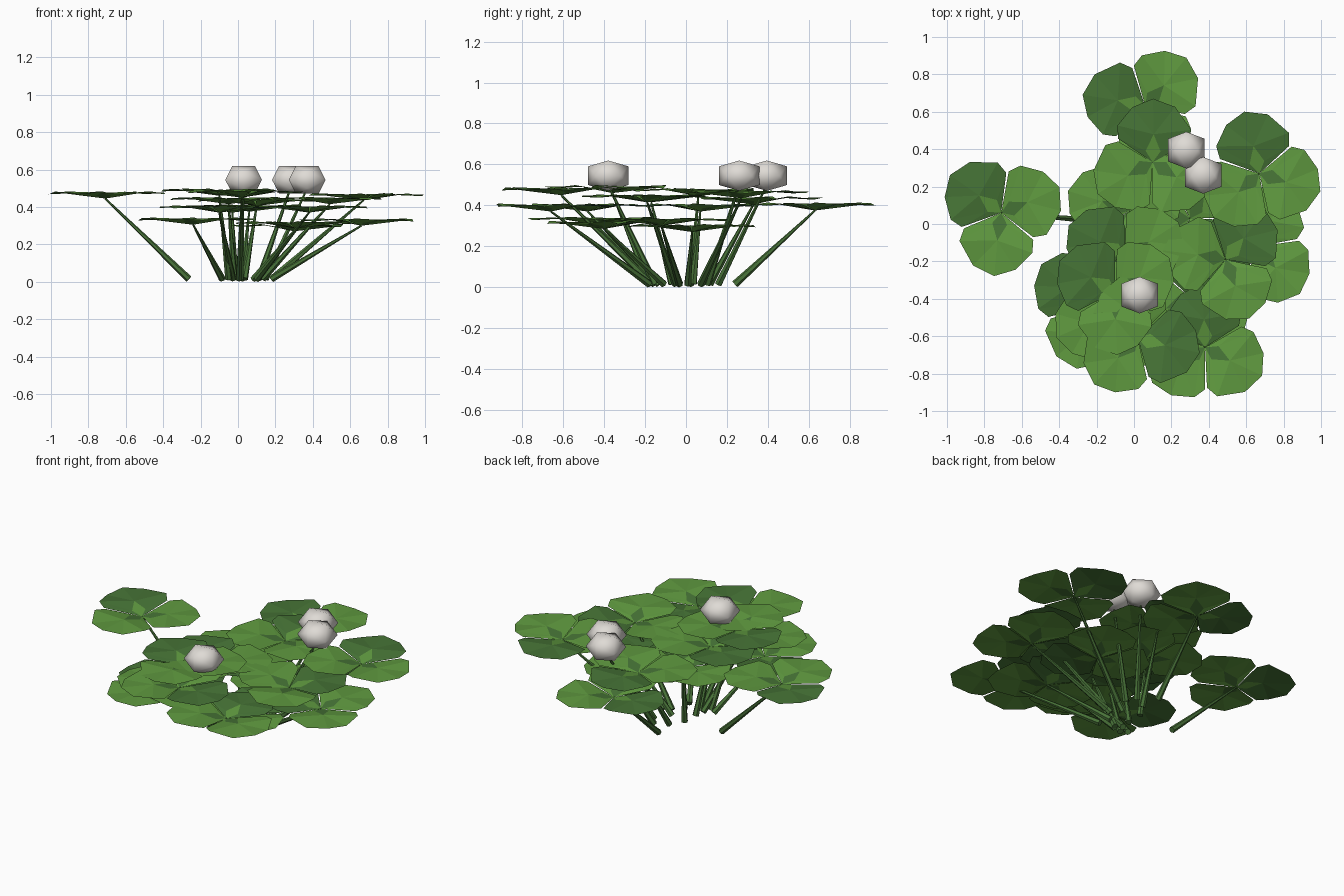
import bpy, bmesh, math
from mathutils import Vector, Matrix

if "Cube" in bpy.data.objects:
    bpy.data.objects.remove(bpy.data.objects["Cube"])


def material(name, rgb):
    m = bpy.data.materials.new(name)
    m.use_nodes = True
    m.diffuse_color = (*rgb, 1)
    m.node_tree.nodes["Principled BSDF"].inputs["Base Color"].default_value = (*rgb, 1)
    return m


LIGHT = material("light leaf green", (0.115, 0.32, 0.05))
DARK = material("dark leaf green", (0.062, 0.175, 0.037))
STEM = material("stem green", (0.065, 0.17, 0.04))
WHITE = material("blossom white", (0.74, 0.71, 0.67))


def finish(bm, name, mats):
    mesh = bpy.data.meshes.new(name)
    bm.to_mesh(mesh)
    bm.free()
    for m in mats:
        mesh.materials.append(m)
    ob = bpy.data.objects.new(name, mesh)
    bpy.context.collection.objects.link(ob)
    return ob


# Leaflet outline: distance along, across, height
RIM = [(0.12, 0.19, 0.012), (0.19, 0.195, 0.022), (0.29, 0.12, 0.008), (0.34, 0.01, 0.018),
       (0.30, -0.11, 0.01), (0.18, -0.2, 0.024), (0.11, -0.185, 0.012)]
# Contrasting mark in the middle of each leaflet
MARK = [(0.06, 0.04, 0.0), (0.15, 0.0, 0.016), (0.06, -0.04, 0.0)]


def clover_leaf(name, x, y, z, angle):
    """Three leaflets; the first one, at the given angle, is dark."""
    bm = bmesh.new()
    for k in range(3):
        turn = Matrix.Translation((x, y, z)) @ Matrix.Rotation(math.radians(angle + 120 * k), 4, 'Z')

        def vert(p):
            return bm.verts.new(turn @ Vector(p))

        heart = vert((0, 0, -0.015))
        rim = [vert(p) for p in RIM]
        a, tip, b = [vert(p) for p in MARK]
        body, spot = (1, 0) if k == 0 else (0, 1)
        outer = [(heart, a, rim[0]), (a, rim[1], rim[0]), (a, tip, rim[1]), (tip, rim[2], rim[1]),
                 (tip, rim[3], rim[2]), (tip, rim[4], rim[3]), (tip, rim[5], rim[4]),
                 (tip, b, rim[5]), (b, rim[6], rim[5]), (b, heart, rim[6])]
        for verts, index in [(t, body) for t in outer] + [((heart, b, tip, a), spot)]:
            f = bm.faces.new(verts)
            f.material_index = index
            f.normal_update()
            if f.normal.z < 0:
                f.normal_flip()
    return finish(bm, name, [LIGHT, DARK])


def stem(name, foot, top):
    """Straight stalk that tapers towards its top."""
    foot, top = Vector(foot), Vector(top)
    axis = top - foot
    bm = bmesh.new()
    place = Matrix.Translation((foot + top) / 2) @ axis.to_track_quat('Z', 'Y').to_matrix().to_4x4()
    bmesh.ops.create_cone(bm, cap_ends=True, segments=6, radius1=0.019, radius2=0.005,
                          depth=axis.length, matrix=place)
    return finish(bm, name, [STEM])


def blossom(name, x, y, z):
    """Flattened twenty-sided ball."""
    s = (math.sqrt(5) - 1) / 2
    bm = bmesh.new()
    for i in (-1, 1):
        for j in (-s, s):
            for p in ((i, j, 0), (j, 0, i), (0, i, j)):
                bm.verts.new((x + p[0] * 0.098, y + p[1] * 0.098, z + p[2] * 0.074))
    bmesh.ops.convex_hull(bm, input=bm.verts)
    bmesh.ops.recalc_face_normals(bm, faces=bm.faces)
    for f in bm.faces:
        f.smooth = True
    return finish(bm, name, [WHITE])


# Leaf centres, dark leaflet angle, and how far out the stem is rooted
LEAVES = [
    ("left_leaf", -0.71, 0.06, 0.46, 142, 0.37),
    ("back_leaf", 0.06, 0.63, 0.39, 168, 0.38),
    ("upper_right_leaf", 0.67, 0.27, 0.45, 102, 0.27),
    ("upper_middle_leaf", 0.10, 0.33, 0.42, 88, 0.35),
    ("front_leaf", 0.02, -0.61, 0.465, 345, 0.27),
    ("right_leaf", 0.49, -0.19, 0.43, 50, 0.27),
    ("low_right_leaf", 0.66, -0.12, 0.315, 190, 0.27),
    ("front_right_leaf", 0.38, -0.66, 0.385, 92, 0.27),
    ("front_left_leaf", -0.10, -0.36, 0.475, 150, 0.5),
    ("middle_left_leaf", -0.05, -0.17, 0.43, 150, 0.4),
    ("low_left_leaf", -0.24, -0.44, 0.32, 137, 0.35),
    ("inner_left_leaf", -0.10, -0.48, 0.385, 80, 0.27),
    ("centre_leaf", -0.03, 0.07, 0.385, 280, 0.5),
    ("inner_right_leaf", 0.30, 0.03, 0.285, 300, 0.3),
    ("inner_front_leaf", 0.31, -0.40, 0.30, 80, 0.27),
]
for name, x, y, z, angle, root in LEAVES:
    clover_leaf(name, x, y, z, angle)
    stem(name + "_stem", (x * root, y * root, 0.015), (x, y, z - 0.015))

BLOSSOMS = [("front_blossom", 0.03, -0.38), ("back_blossom", 0.28, 0.395), ("right_blossom", 0.37, 0.26)]
for name, x, y in BLOSSOMS:
    blossom(name, x, y, 0.545)
    stem(name + "_stem", (x * 0.4, y * 0.4, 0.015), (x, y, 0.5))
